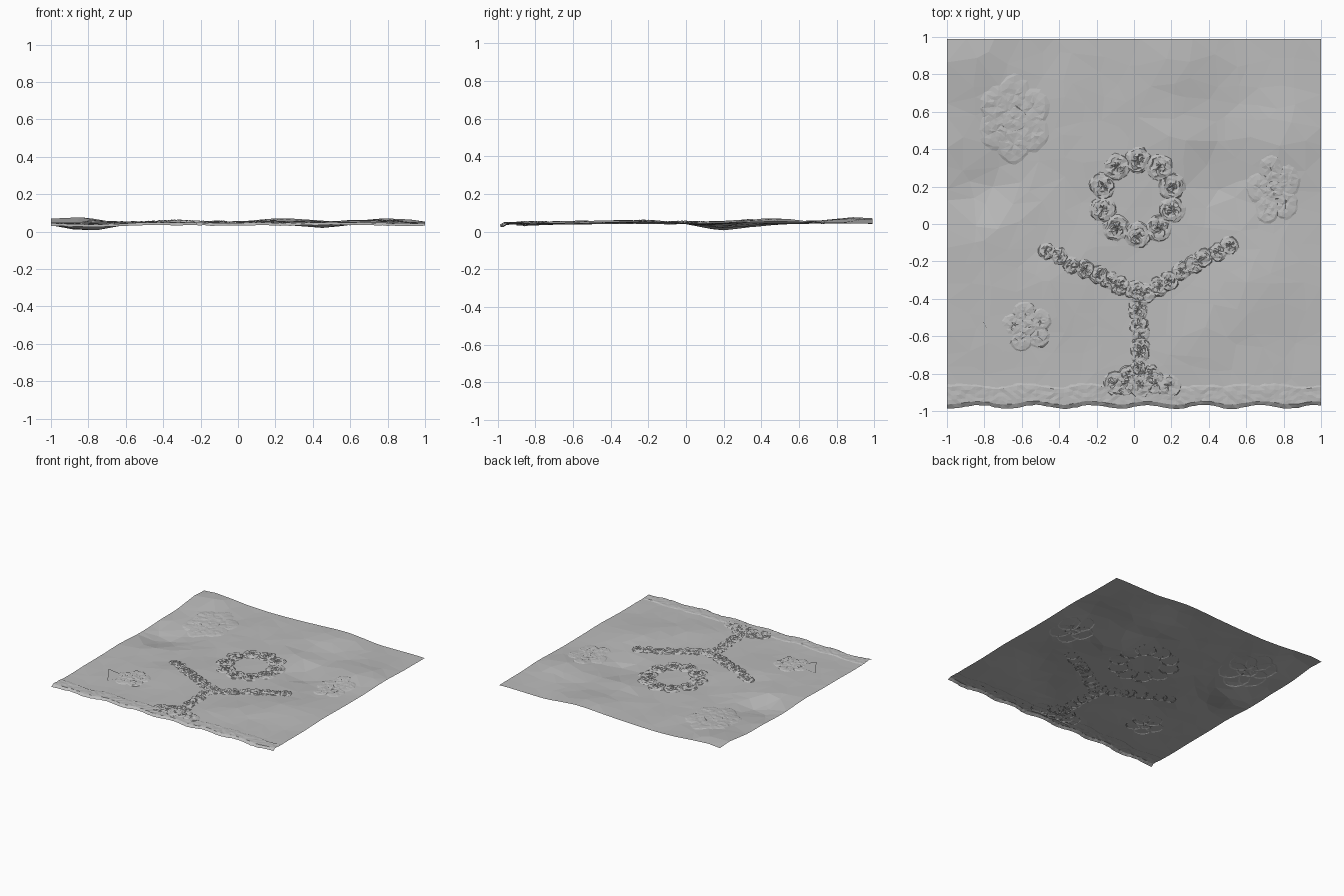
import bpy, bmesh, math, random
from mathutils import Vector, noise
from mathutils.bvhtree import BVHTree

random.seed(4)
if "Cube" in bpy.data.objects:
    bpy.data.objects.remove(bpy.data.objects["Cube"], do_unlink=True)

stone = bpy.data.materials.new("plain grey")
stone.use_nodes = True
stone.diffuse_color = (0.5, 0.5, 0.5, 1)
stone.node_tree.nodes["Principled BSDF"].inputs["Base Color"].default_value = (0.5, 0.5, 0.5, 1)
stone.node_tree.nodes["Principled BSDF"].inputs["Roughness"].default_value = 0.8


def finish(bm, name):
    mesh = bpy.data.meshes.new(name)
    bm.to_mesh(mesh)
    bm.free()
    mesh.materials.append(stone)
    obj = bpy.data.objects.new(name, mesh)
    bpy.context.collection.objects.link(obj)
    return obj


# Hills and hollows: x, y, radius, height
SWELLS = [(-0.8, 0.2, 0.17, -0.042), (-0.74, -0.05, 0.14, 0.016),
          (-0.88, 0.9, 0.2, 0.033), (0.22, 0.9, 0.24, 0.028),
          (0.2, 0.45, 0.12, 0.014), (0.43, 0.24, 0.15, -0.028),
          (0.8, 0.48, 0.2, 0.028), (0.35, -0.62, 0.14, 0.014),
          (0.6, -0.4, 0.2, 0.016), (-0.38, -0.3, 0.2, 0.012),
          (-0.85, -0.85, 0.2, -0.012), (0.85, -0.2, 0.2, 0.012)]


def swell(x, y):
    z = 0.044 + 0.007 * noise.noise(Vector((x * 4, y * 4, 1)))
    for cx, cy, r, h in SWELLS:
        z += h * math.exp(-((x - cx) ** 2 + (y - cy) ** 2) / (r * r))
    return min(max(z, 0.001), 0.082)


# Faceted ground sheet with jittered inner points
BACK, FRONT, N = 0.99, -0.9, 17
bm = bmesh.new()
bmesh.ops.create_grid(bm, x_segments=N, y_segments=N, size=1)
step = 2 / N
for v in bm.verts:
    x, y = v.co.x, v.co.y
    if abs(x) < 0.99:
        x += random.uniform(-0.38, 0.38) * step
    if abs(y) < 0.99:
        y += random.uniform(-0.38, 0.38) * step
    y = FRONT + (y + 1) / 2 * (BACK - FRONT)
    v.co = (x, y, swell(x, y))
bmesh.ops.triangulate(bm, faces=bm.faces[:])
tree = BVHTree.FromBMesh(bm)
finish(bm, "ground_sheet")


def ground(x, y):
    x = min(max(x, -0.995), 0.995)
    y = min(max(y, FRONT + 0.01), BACK - 0.01)
    hit = tree.ray_cast(Vector((x, y, 1)), Vector((0, 0, -1)))[0]
    return hit.z if hit else swell(x, y)


def lump(bm, cx, cy, r, height, rough, stretch=1.0, rings=4, sides=14):
    """Low uneven dome that follows the ground and tucks under it at the rim."""
    loops = []
    turn = random.random()
    for k in range(1, rings + 1):
        t, loop = k / rings, []
        for i in range(sides):
            a = (i + turn) * math.tau / sides
            d = r * (t + random.uniform(-0.07, 0.07))
            x, y = cx + d * math.cos(a), cy + d * stretch * math.sin(a)
            lift = height * (1 - t ** 4) + random.uniform(-rough, rough)
            z = ground(x, y) + (lift if k < rings else -0.003)
            loop.append(bm.verts.new((x, y, max(z, 0))))
        loops.append(loop)
    mid = bm.verts.new((cx, cy, ground(cx, cy) + height * 0.6))
    for i in range(sides):
        j = (i + 1) % sides
        bm.faces.new((mid, loops[0][i], loops[0][j]))
        for a, b in zip(loops, loops[1:]):
            bm.faces.new((a[i], b[i], b[j], a[j]))
    bmesh.ops.triangulate(bm, faces=bm.faces[:])


# Lobed shrubs: a ring of petals around a middle lobe
def shrub(name, cx, cy, rx, ry, petals):
    bm = bmesh.new()
    for i in range(petals):
        a = i * math.tau / petals + 0.5
        lump(bm, cx + rx * 0.55 * math.cos(a), cy + ry * 0.55 * math.sin(a),
             rx * 0.5, 0.007, 0.0022, ry / rx)
    lump(bm, cx, cy, rx * 0.42, 0.009, 0.002)
    finish(bm, name)


shrub("back_right_shrub", -0.64, 0.56, 0.2, 0.24, 6)
shrub("left_shrub", 0.75, 0.18, 0.15, 0.19, 5)
shrub("front_right_shrub", -0.57, -0.55, 0.14, 0.14, 5)

# Low apron and rough wreath around the flat centre
bm = bmesh.new()
for i in range(10):
    a = i * math.tau / 10 + 0.3
    lump(bm, 0.02 + 0.195 * math.cos(a), 0.14 + 0.2 * math.sin(a), 0.077, 0.009, 0.005, 1, 6, 16)
finish(bm, "wreath")


# Rough trail of clumps along a straight run
def trail(name, start, end, count, r0, r1):
    bm = bmesh.new()
    for i in range(count):
        t = i / (count - 1)
        p = Vector(start).lerp(Vector(end), t)
        lump(bm, p.x + random.uniform(-0.01, 0.01), p.y + random.uniform(-0.01, 0.01),
             r0 + (r1 - r0) * t, 0.008, 0.004, 1, 5, 14)
    finish(bm, name)


trail("right_branch", (0.0, -0.36), (-0.46, -0.15), 8, 0.06, 0.05)
trail("left_branch", (0.06, -0.37), (0.5, -0.11), 8, 0.06, 0.055)
trail("trunk", (0.03, -0.36), (0.03, -0.76), 8, 0.06, 0.055)
trail("trunk_foot", (-0.1, -0.86), (0.18, -0.86), 5, 0.075, 0.075)
trail("trunk_flare", (-0.02, -0.8), (0.09, -0.8), 3, 0.06, 0.06)

# Front verge with a ragged outer edge
bm = bmesh.new()
cols, rows, grid = 80, 6, []
for i in range(cols + 1):
    x = -1 + 2 * i / cols
    outer = -0.98 + 0.01 * math.sin(x * 21) + random.uniform(0, 0.005)
    inner = -0.85 + 0.025 * noise.noise(Vector((x * 6, 3, 0)))
    col = []
    for j in range(rows + 1):
        t = j / rows
        y = outer + (inner - outer) * t
        z = ground(x, y) + 0.004 + random.uniform(-0.002, 0.002)
        if j == rows:
            z -= 0.008
        if j == 0:
            z -= 0.014
        col.append(bm.verts.new((x, y, max(z, 0))))
    grid.append(col)
for a, b in zip(grid, grid[1:]):
    for j in range(rows):
        bm.faces.new((a[j], b[j], b[j + 1], a[j + 1]))
bmesh.ops.triangulate(bm, faces=bm.faces[:])
finish(bm, "front_verge")

# Small lifted flap of ground beside the front shrub
bm = bmesh.new()
corners = [(-0.81, -0.52, 0.008), (-0.7, -0.69, 0.008), (-0.6, -0.55, 0.003)]
bm.faces.new([bm.verts.new((x, y, ground(x, y) + up)) for x, y, up in corners])
finish(bm, "ground_flap")
